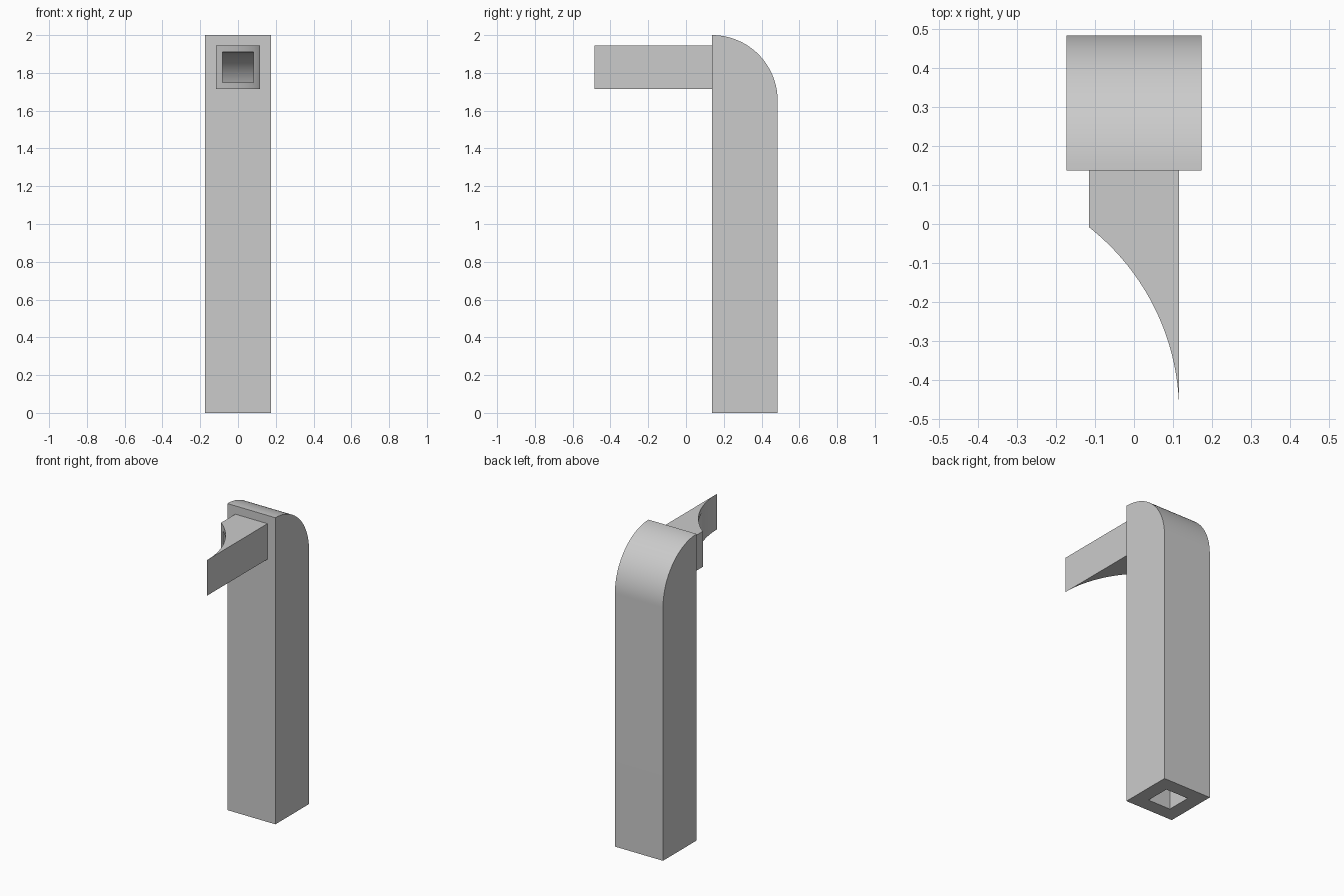
import bpy
import bmesh
from math import cos, sin, pi, acos
from mathutils import Vector

cube = bpy.data.objects.get("Cube")
if cube:
    bpy.data.objects.remove(cube, do_unlink=True)

grey = bpy.data.materials.new("light grey")
grey.use_nodes = True
COLOUR = (0.6, 0.6, 0.6, 1)
grey.diffuse_color = COLOUR
grey.node_tree.nodes["Principled BSDF"].inputs["Base Color"].default_value = COLOUR


def arc(cu, cv, radius, start, end, steps=32):
    """Points along a circular arc."""
    angles = [start + (end - start) * i / steps for i in range(steps + 1)]
    return [(cu + radius * cos(a), cv + radius * sin(a)) for a in angles]


def prism(name, profile, axis, low, high):
    """Extrude a closed profile along x (profile in y, z) or z (profile in x, y)."""
    bm = bmesh.new()
    place = (lambda u, v: (low, u, v)) if axis == "x" else (lambda u, v: (u, v, low))
    face = bm.faces.new([bm.verts.new(place(u, v)) for u, v in profile])
    moved = bmesh.ops.extrude_face_region(bm, geom=[face])["geom"]
    step = Vector((high - low, 0, 0)) if axis == "x" else Vector((0, 0, high - low))
    bmesh.ops.translate(bm, vec=step, verts=[g for g in moved if isinstance(g, bmesh.types.BMVert)])
    bmesh.ops.recalc_face_normals(bm, faces=bm.faces)
    mesh = bpy.data.meshes.new(name)
    bm.to_mesh(mesh)
    bm.free()
    mesh.materials.append(grey)
    obj = bpy.data.objects.new(name, mesh)
    bpy.context.collection.objects.link(obj)
    return obj


def carve(obj, cutter):
    """Subtract the cutter, then shade curved faces smooth."""
    mod = obj.modifiers.new("bore", "BOOLEAN")
    mod.operation = "DIFFERENCE"
    mod.solver = "EXACT"
    mod.object = cutter
    bpy.ops.object.select_all(action="DESELECT")
    bpy.context.view_layer.objects.active = obj
    obj.select_set(True)
    bpy.ops.object.modifier_apply(modifier=mod.name)
    bpy.data.objects.remove(cutter, do_unlink=True)
    bpy.ops.object.shade_smooth_by_angle(angle=pi / 6)


# Main dimensions
FRONT, BACK, TOP = 0.138, 0.485, 2.0
WIDTH = BACK - FRONT
BEND_Z = TOP - WIDTH
WALL = 0.092
BORE = WIDTH / 2 - WALL
SPOUT, TIP = 0.116, -0.485
SPOUT_Z = 1.83

# Square post with a rounded back shoulder
post = prism("post", [(FRONT, 0), (BACK, 0)] + arc(FRONT, BEND_Z, WIDTH, 0, pi / 2),
             "x", -WIDTH / 2, WIDTH / 2)

# Channel that rises through the post and bends towards the front
channel = ([(FRONT + WALL, -0.1), (BACK - WALL, -0.1)]
           + arc(FRONT, BEND_Z, WIDTH - WALL, 0, pi / 2)
           + [(FRONT - 0.1, TOP - WALL), (FRONT - 0.1, BEND_Z + WALL)]
           + arc(FRONT, BEND_Z, WALL, pi / 2, 0))
carve(post, prism("channel_cutter", channel, "x", -BORE, BORE))

# Spout with a concave sweep running out to a sharp tip on the left
depth = -0.008 - TIP
radius = (depth ** 2 + (2 * SPOUT) ** 2) / (4 * SPOUT)
sweep = arc(SPOUT - radius, TIP, radius, 0, acos(1 - 2 * SPOUT / radius))
spout = prism("spout", [(-SPOUT, FRONT), (SPOUT, FRONT)] + sweep,
              "z", SPOUT_Z - SPOUT, SPOUT_Z + SPOUT)
opening = [(-BORE, FRONT + 0.1), (BORE, FRONT + 0.1), (BORE, TIP - 0.1), (-BORE, TIP - 0.1)]
carve(spout, prism("opening_cutter", opening, "z", SPOUT_Z - BORE, SPOUT_Z + BORE))
